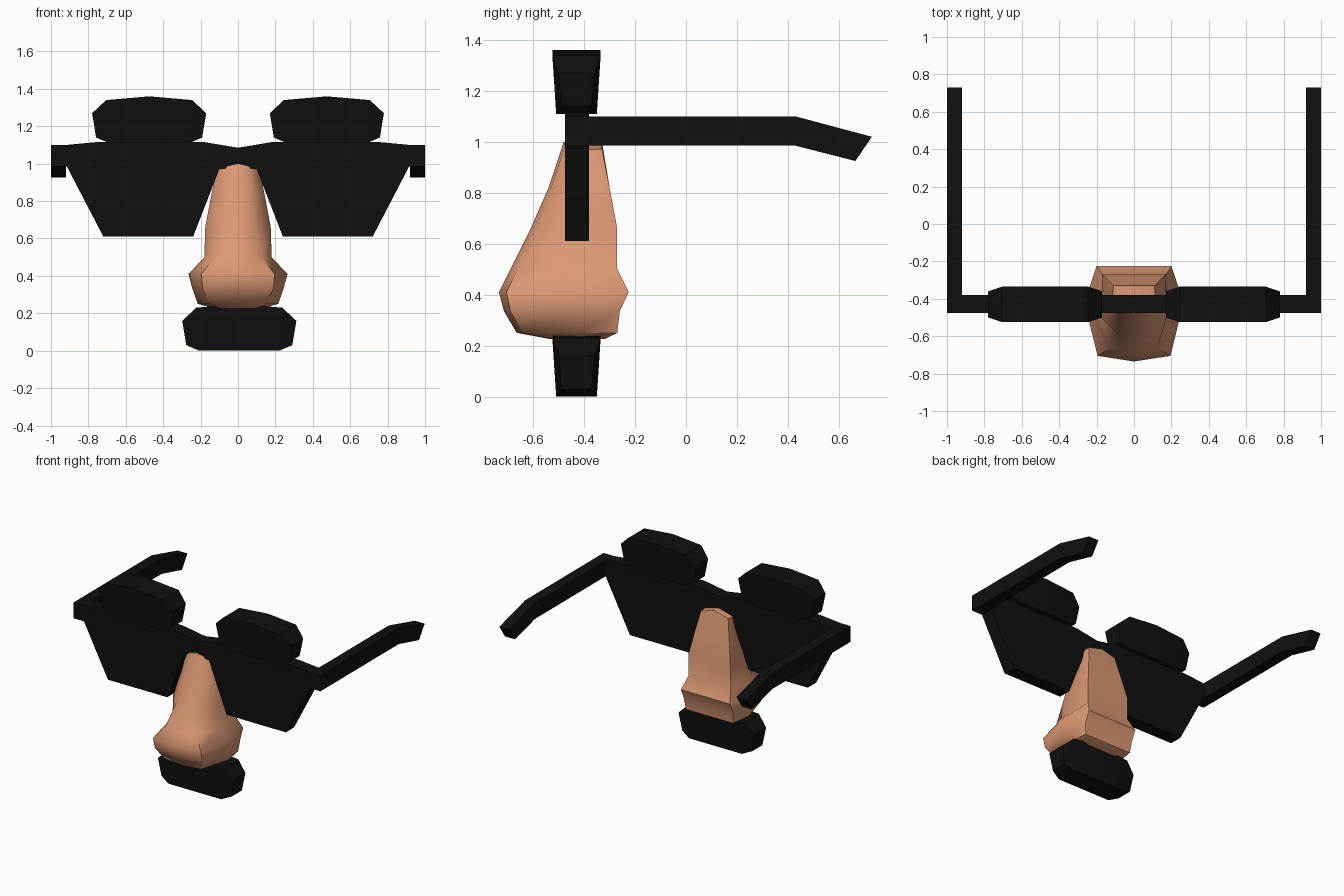
import bpy, bmesh, math
from mathutils import Vector

cube = bpy.data.objects.get("Cube")
if cube:
    bpy.data.objects.remove(cube)


def material(name, color):
    m = bpy.data.materials.new(name)
    m.use_nodes = True
    m.diffuse_color = (*color, 1)
    bsdf = next(n for n in m.node_tree.nodes if n.type == 'BSDF_PRINCIPLED')
    bsdf.inputs["Base Color"].default_value = (*color, 1)
    bsdf.inputs["Roughness"].default_value = 0.8
    return m


BLACK = material("matte black", (0.005, 0.005, 0.005))
SKIN = material("skin", (0.72, 0.32, 0.175))


def finish(name, bm, mat, angle):
    bmesh.ops.recalc_face_normals(bm, faces=bm.faces)
    me = bpy.data.meshes.new(name)
    bm.to_mesh(me)
    bm.free()
    me.materials.append(mat)
    ob = bpy.data.objects.new(name, me)
    bpy.context.collection.objects.link(ob)
    bpy.ops.object.select_all(action='DESELECT')
    ob.select_set(True)
    bpy.context.view_layer.objects.active = ob
    bpy.ops.object.shade_smooth_by_angle(angle=math.radians(angle))
    return ob


def extrude(name, outline, offset, mat):
    """Prism from an outline of 3D points."""
    bm = bmesh.new()
    face = bm.faces.new([bm.verts.new(p) for p in outline])
    geo = bmesh.ops.extrude_face_region(bm, geom=[face], use_keep_orig=True)["geom"]
    moved = [g for g in geo if isinstance(g, bmesh.types.BMVert)]
    bmesh.ops.translate(bm, verts=moved, vec=Vector(offset))
    bmesh.ops.triangulate(bm, faces=[f for f in bm.faces if len(f.verts) > 4])
    return finish(name, bm, mat, 20)


def loft(name, rings, mat, angle, tip=None):
    """Skin closed rings; the last may be closed by a fan to a tip."""
    bm = bmesh.new()
    rows = [[bm.verts.new(p) for p in r] for r in rings]
    n = len(rows[0])
    for a, b in zip(rows, rows[1:]):
        for i in range(n):
            j = (i + 1) % n
            bm.faces.new((a[i], a[j], b[j], b[i]))
    bm.faces.new(rows[0])
    if tip:
        t = bm.verts.new(tip)
        for i in range(n):
            bm.faces.new((rows[-1][i], rows[-1][(i + 1) % n], t))
    else:
        bm.faces.new(rows[-1])
    return finish(name, bm, mat, angle)


# Lens plate: half outline mirrored across the bridge
half = [(0.18, 1.115), (0.76, 1.115), (0.92, 1.1), (1, 1.1), (1, 0.985),
        (0.915, 0.985), (0.72, 0.61), (0.24, 0.61), (0.1, 0.97)]
outline = [(0, 1.085)] + half + [(0, 0.985)] + [(-x, z) for x, z in reversed(half)]
extrude("lens_plate", [(x, -0.475, z) for x, z in outline], (0, 0.095, 0), BLACK)

# Temple arms with a bent ear tip
arm = [(-0.475, 1.1), (0.43, 1.1), (0.73, 1.02), (0.665, 0.925),
       (0.43, 0.985), (-0.475, 0.985)]
for side, x in (("left", 0.92), ("right", -1)):
    extrude(side + "_temple_arm", [(x, y, z) for y, z in arm], (0.08, 0, 0), BLACK)


# Hair pads: eyebrows and moustache share one chamfered shape
def hair_pad(name, cx, base):
    rings = []
    for x, low, high, depth in ((-0.305, 0.03, 0.16, 0.07), (-0.23, 0, 0.23, 0.095),
                                (0, 0, 0.25, 0.095), (0.23, 0, 0.23, 0.095),
                                (0.305, 0.03, 0.16, 0.07)):
        d = depth * 0.84
        rings.append([(cx + x * 0.93, -0.43 - d, base + low),
                      (cx + x * 0.93, -0.43 + d, base + low),
                      (cx + x, -0.43 + depth, base + high),
                      (cx + x, -0.43 - depth, base + high)])
    loft(name, rings, BLACK, 20)


hair_pad("left_eyebrow", 0.475, 1.11)
hair_pad("right_eyebrow", -0.475, 1.11)
hair_pad("moustache", 0.007, 0.0)

# Nose: height, half widths (front, side, back), depths (tip, front, side, back)
levels = [
    (0.225, 0.09, 0.12, 0.10, -0.53, -0.52, -0.42, -0.32),
    (0.25, 0.15, 0.215, 0.19, -0.665, -0.64, -0.42, -0.27),
    (0.335, 0.19, 0.245, 0.20, -0.715, -0.69, -0.42, -0.26),
    (0.41, 0.195, 0.265, 0.20, -0.735, -0.705, -0.42, -0.225),
    (0.5, 0.125, 0.18, 0.17, -0.69, -0.66, -0.5, -0.27),
    (0.66, 0.085, 0.175, 0.17, -0.61, -0.59, -0.5, -0.27),
    (0.82, 0.075, 0.145, 0.14, -0.54, -0.53, -0.45, -0.30),
    (0.97, 0.06, 0.115, 0.11, -0.48, -0.475, -0.42, -0.33),
]
rings = []
for z, wf, ws, wb, yt, yf, ys, yb in levels:
    ring = [(0, yt), (wf, yf), (ws, ys), (wb, yb), (0, yb),
            (-wb, yb), (-ws, ys), (-wf, yf)]
    arch = 0.26 if z == levels[-1][0] else 0
    rings.append([(x, y, z + arch * (0.115 - abs(x))) for x, y in ring])
loft("nose", rings, SKIN, 50, tip=(0, -0.41, 1.0))
